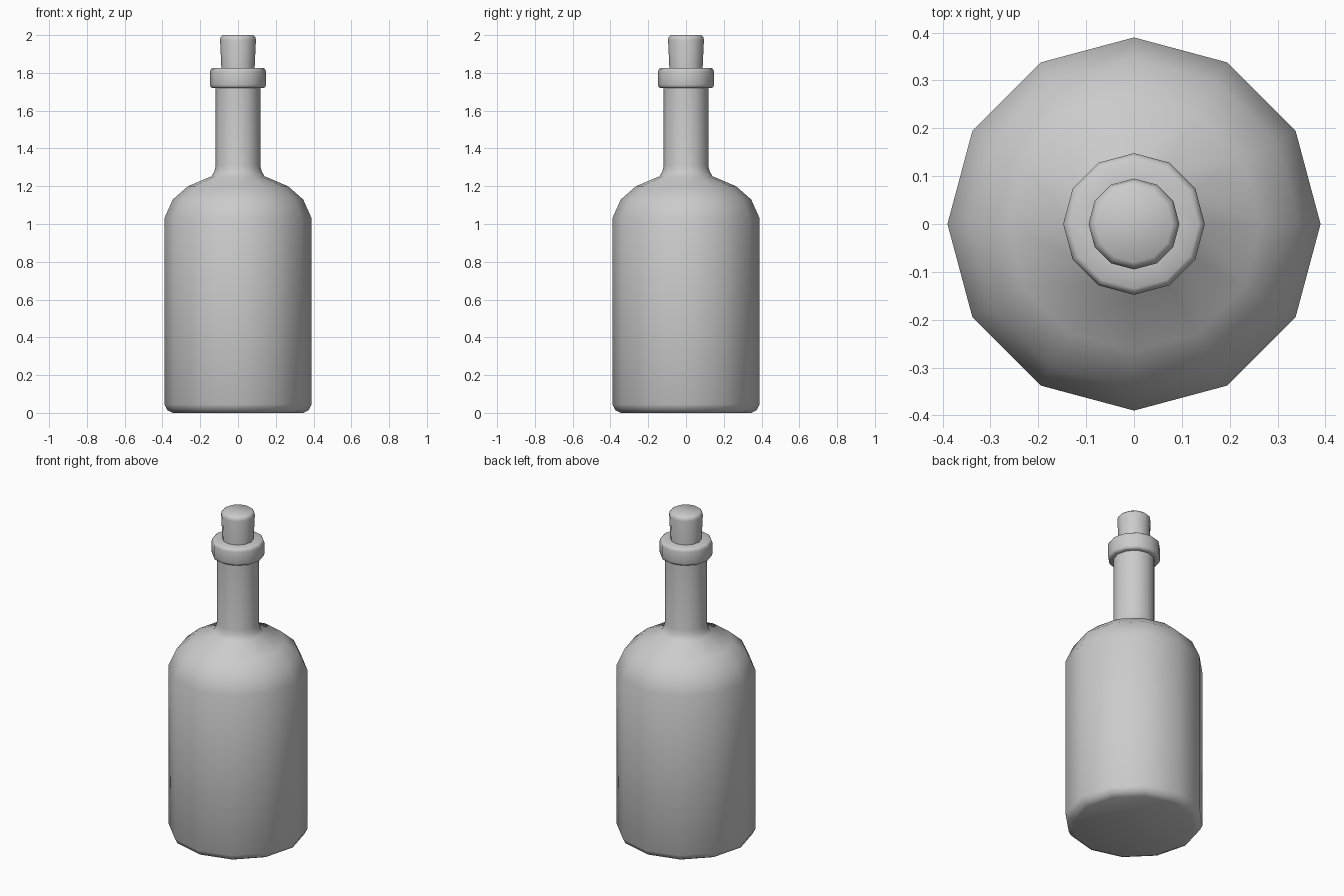
import bpy, bmesh
from math import cos, sin, pi, radians

if "Cube" in bpy.data.objects:
    bpy.data.objects.remove(bpy.data.objects["Cube"])

SIDES = 12


def lathe(name, profile, closed=False):
    """Revolve (radius, height) points around z; cap both ends unless the profile is a closed loop."""
    bm = bmesh.new()
    rings = [[bm.verts.new((r * cos(2 * pi * i / SIDES), r * sin(2 * pi * i / SIDES), z))
              for i in range(SIDES)] for r, z in profile]
    pairs = list(zip(rings, rings[1:]))
    if closed:
        pairs.append((rings[-1], rings[0]))
    else:
        bm.faces.new(rings[0])
        bm.faces.new(rings[-1])
    for low, high in pairs:
        for i in range(SIDES):
            j = (i + 1) % SIDES
            bm.faces.new((low[i], low[j], high[j], high[i]))
    bmesh.ops.recalc_face_normals(bm, faces=bm.faces)
    mesh = bpy.data.meshes.new(name)
    bm.to_mesh(mesh)
    bm.free()
    obj = bpy.data.objects.new(name, mesh)
    bpy.context.collection.objects.link(obj)
    bpy.context.view_layer.objects.active = obj
    obj.select_set(True)
    bpy.ops.object.shade_smooth_by_angle(angle=radians(50))
    obj.select_set(False)
    return obj


# Body, shoulder and neck
lathe("bottle_body", [
    (0.345, 0.0), (0.375, 0.015), (0.39, 0.045),
    (0.39, 1.03), (0.345, 1.13), (0.265, 1.20), (0.14, 1.253),
    (0.125, 1.28), (0.118, 1.31), (0.118, 1.75)])

# Rounded lip ring around the mouth
lathe("lip_ring", [
    (0.086, 1.72), (0.135, 1.72), (0.144, 1.725), (0.148, 1.738),
    (0.148, 1.808), (0.144, 1.82), (0.135, 1.826), (0.086, 1.826)], closed=True)

# Tapered cork with a softened top edge
lathe("cork", [
    (0.084, 1.74), (0.095, 1.975), (0.092, 1.99), (0.08, 2.0)])
